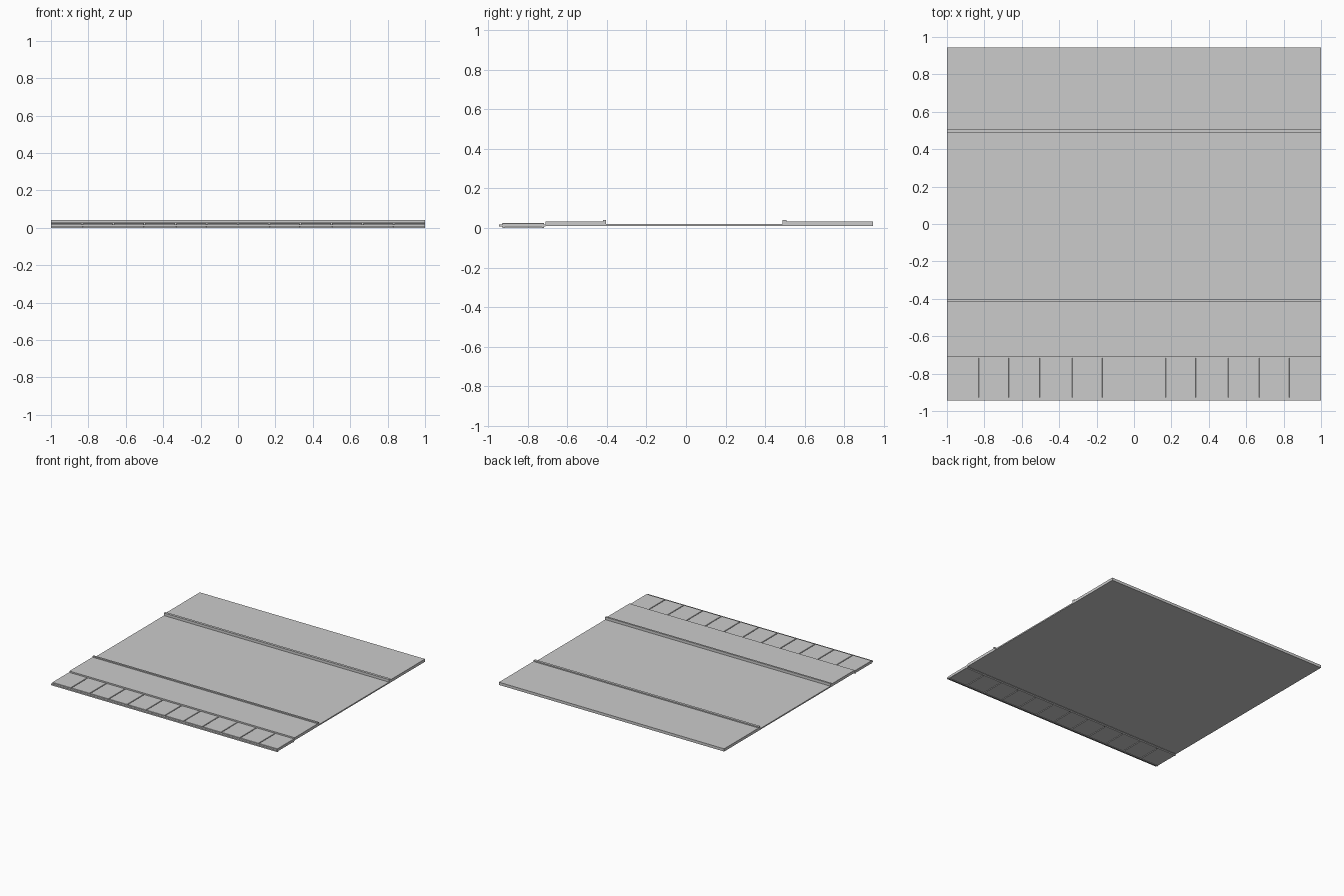
import bpy, bmesh

if "Cube" in bpy.data.objects:
    bpy.data.objects.remove(bpy.data.objects["Cube"])


def make_object(name, bm):
    bmesh.ops.recalc_face_normals(bm, faces=bm.faces)
    mesh = bpy.data.meshes.new(name)
    bm.to_mesh(mesh)
    bm.free()
    obj = bpy.data.objects.new(name, mesh)
    bpy.context.collection.objects.link(obj)
    return obj


def extrude_profile(name, points, x0=-1.0, x1=1.0):
    """Sweep a closed (y, z) outline along x."""
    bm = bmesh.new()
    face = bm.faces.new([bm.verts.new((x0, y, z)) for y, z in points])
    grown = bmesh.ops.extrude_face_region(bm, geom=[face])["geom"]
    verts = [v for v in grown if isinstance(v, bmesh.types.BMVert)]
    bmesh.ops.translate(bm, verts=verts, vec=(x1 - x0, 0, 0))
    return make_object(name, bm)


def box_points(y0, y1, z0, z1):
    return [(y0, z0), (y1, z0), (y1, z1), (y0, z1)]


BASE, ROAD, WALK, KERB = 0.010, 0.020, 0.032, 0.041

# Road surface between the kerbs
extrude_profile("road", box_points(-0.403, 0.488, BASE, ROAD))

# Pavements on both sides, each with a raised kerb lip along the road
extrude_profile("front_pavement", [
    (-0.710, BASE), (-0.403, BASE), (-0.403, KERB),
    (-0.418, KERB), (-0.418, WALK), (-0.710, WALK)])
extrude_profile("back_pavement", [
    (0.944, BASE), (0.488, BASE), (0.488, KERB),
    (0.508, KERB), (0.508, WALK), (0.944, WALK)])

# Row of paving slabs along the front edge, with narrow joints
SLABS, GAP = 12, 0.005
pitch = 2.0 / SLABS
for i in range(SLABS):
    left = -1 + i * pitch + (GAP / 2 if i else 0)
    right = -1 + (i + 1) * pitch - (GAP / 2 if i < SLABS - 1 else 0)
    slab = extrude_profile(f"paving_slab_{i + 1}",
                           box_points(-0.928, -0.716, 0.003, 0.025), left, right)
    bevel = slab.modifiers.new("worn_edges", "BEVEL")
    bevel.width = 0.0015
    bevel.segments = 1

# Bedding under the slabs closes the joints and meets the pavement
extrude_profile("slab_bedding", box_points(-0.926, -0.710, 0.008, 0.019))

# Thin edging strip along the very front
extrude_profile("front_edging", box_points(-0.944, -0.926, 0.008, 0.019))

# Shallow footing rails holding the slab row on the ground
for name, y in (("front_footing", -0.922), ("rear_footing", -0.722)):
    extrude_profile(name, box_points(y - 0.005, y + 0.005, 0.0, 0.010))
